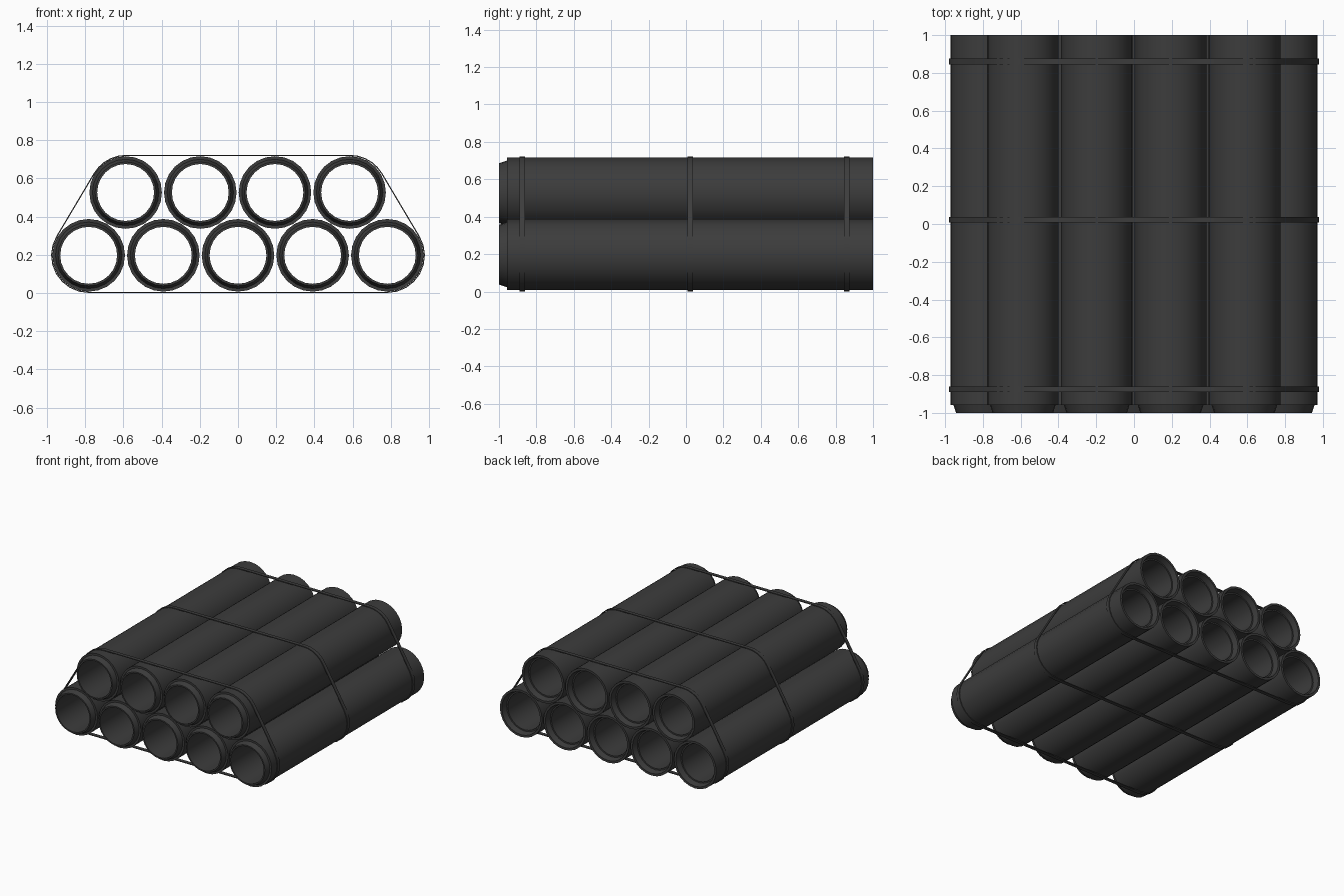
import bpy, bmesh, math

if "Cube" in bpy.data.objects:
    bpy.data.objects.remove(bpy.data.objects["Cube"])

SIDES = 24
R = 0.19                      # pipe outer radius
PITCH = 0.391
Z_LOW, Z_HIGH = 0.197, 0.526

mat = bpy.data.materials.new("dark_plastic")
mat.diffuse_color = (0.045, 0.045, 0.045, 1)
mat.use_nodes = True
mat.node_tree.nodes["Principled BSDF"].inputs["Base Color"].default_value = mat.diffuse_color


def finish(name, bm):
    bmesh.ops.recalc_face_normals(bm, faces=bm.faces)
    me = bpy.data.meshes.new(name)
    bm.to_mesh(me)
    bm.free()
    me.materials.append(mat)
    ob = bpy.data.objects.new(name, me)
    bpy.context.collection.objects.link(ob)
    bpy.context.view_layer.objects.active = ob
    bpy.ops.object.select_all(action='DESELECT')
    ob.select_set(True)
    bpy.ops.object.shade_smooth_by_angle(angle=math.radians(30))
    return ob


def bridge_rings(bm, rings):
    # closed skin: every ring joins the next, the last joins the first
    for i, a in enumerate(rings):
        b = rings[(i + 1) % len(rings)]
        n = len(a)
        for k in range(n):
            bm.faces.new((a[k], a[(k + 1) % n], b[(k + 1) % n], b[k]))


# Pipe wall section (radius, y): tapered spigot in front, socket at the back
PROFILE = [(0.149, -1.0), (0.160, -1.0), (0.174, -0.957), (R, -0.957),
           (R, 1.0), (0.172, 1.0), (0.160, 0.955), (0.149, 0.955)]


def pipe(name, x, z):
    bm = bmesh.new()
    rings = [[bm.verts.new((r * math.cos(2 * math.pi * k / SIDES), y,
                            r * math.sin(2 * math.pi * k / SIDES)))
              for k in range(SIDES)] for r, y in PROFILE]
    bridge_rings(bm, rings)
    finish(name, bm).location = (x, 0, z)


# Two stacked rows
for i in range(5):
    pipe(f"lower_pipe_{i + 1}", (i - 2) * PITCH, Z_LOW)
for i in range(4):
    pipe(f"upper_pipe_{i + 1}", (i - 1.5) * PITCH - 0.002, Z_HIGH)


# Flat straps wrapped around the four corner pipes
def strap_outline(r):
    xl, xu = 2 * PITCH, 1.5 * PITCH
    slant = math.atan2(xl - xu, Z_HIGH - Z_LOW)
    arcs = [(xl, Z_LOW, -math.pi / 2, slant, 8),
            (xu, Z_HIGH, slant, math.pi / 2, 5)]
    right = [(cx + r * math.cos(a0 + (a1 - a0) * k / n),
              cz + r * math.sin(a0 + (a1 - a0) * k / n))
             for cx, cz, a0, a1, n in arcs for k in range(n + 1)]
    return right + [(-x, z) for x, z in reversed(right)]


def strap(name, y):
    bm = bmesh.new()
    section = [(0.191, -0.015), (0.197, -0.015), (0.197, 0.015), (0.191, 0.015)]
    rings = [[bm.verts.new((x, y + dy, z)) for x, z in strap_outline(r)]
             for r, dy in section]
    bridge_rings(bm, rings)
    finish(name, bm)


for name, y in (("front_strap", -0.875), ("middle_strap", 0.022), ("back_strap", 0.86)):
    strap(name, y)
